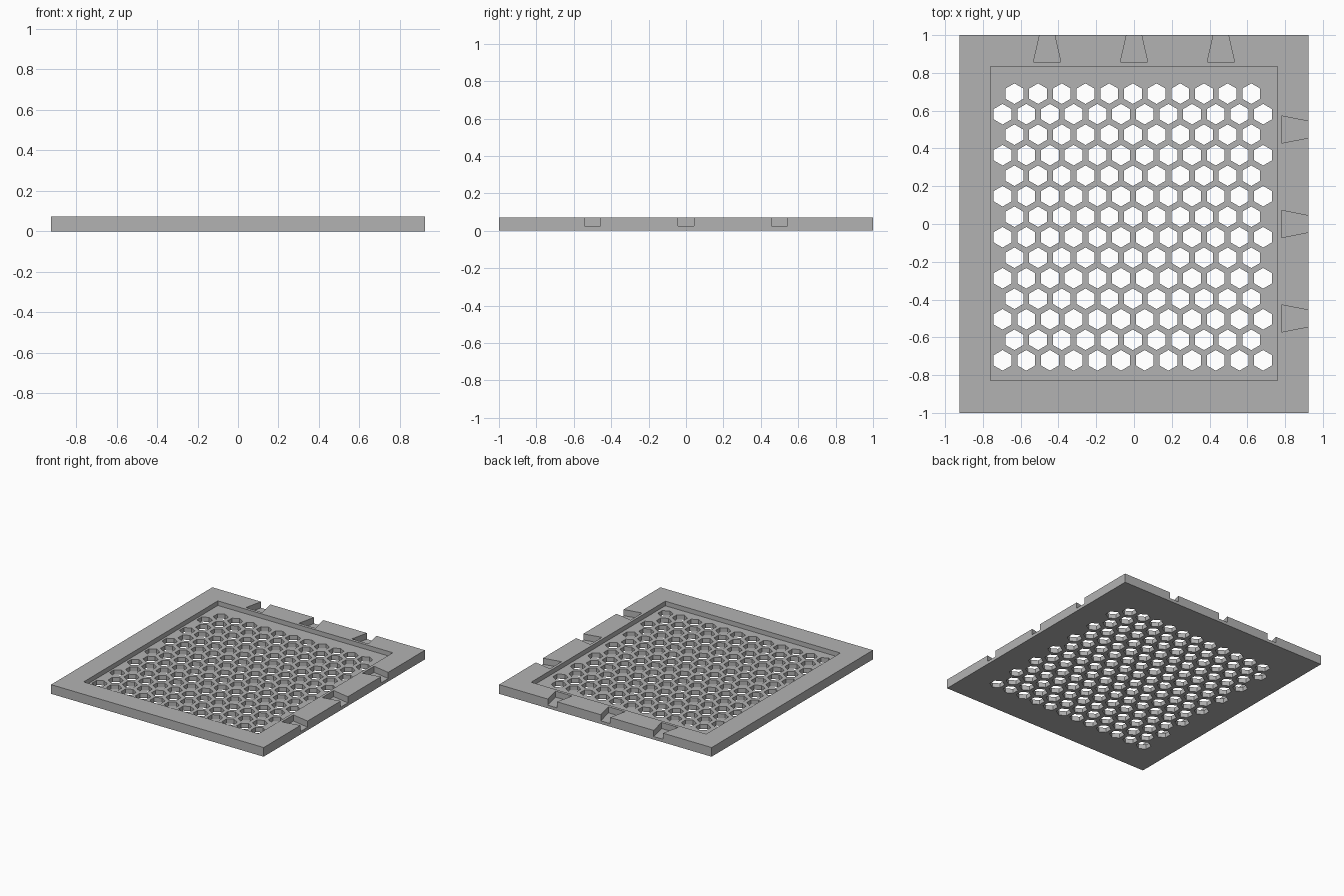
import bpy
import bmesh
from math import sin, cos, pi, sqrt

if "Cube" in bpy.data.objects:
    bpy.data.objects.remove(bpy.data.objects["Cube"], do_unlink=True)

HALF_X, HALF_Y, HEIGHT = 0.923, 1.0, 0.072
RECESS_FLOOR, NOTCH_FLOOR = 0.036, 0.024
PITCH, HOLE_RADIUS = 0.1254, 0.0545
ROWS = 14

grey = bpy.data.materials.new("plain_grey")
grey.use_nodes = True
colour = (0.45, 0.45, 0.45, 1)
grey.diffuse_color = colour
grey.node_tree.nodes["Principled BSDF"].inputs["Base Color"].default_value = colour


def prisms(name, outlines, bottom, top):
    """One object made of upright prisms, one for each counter-clockwise outline."""
    bm = bmesh.new()
    for outline in outlines:
        low = [bm.verts.new((x, y, bottom)) for x, y in outline]
        high = [bm.verts.new((x, y, top)) for x, y in outline]
        bm.faces.new(low[::-1])
        bm.faces.new(high)
        for i in range(len(low)):
            j = (i + 1) % len(low)
            bm.faces.new((low[i], low[j], high[j], high[i]))
    mesh = bpy.data.meshes.new(name)
    bm.to_mesh(mesh)
    bm.free()
    obj = bpy.data.objects.new(name, mesh)
    bpy.context.collection.objects.link(obj)
    return obj


def rectangle(hx, hy, cy=0):
    return [(-hx, cy - hy), (hx, cy - hy), (hx, cy + hy), (-hx, cy + hy)]


def hexagon(cx, cy):
    angles = [pi / 6 + i * pi / 3 for i in range(6)]
    return [(cx + HOLE_RADIUS * cos(a), cy + HOLE_RADIUS * sin(a)) for a in angles]


def dovetail(edge, depth, mouth, wide, centre):
    """Trapezoid as (along, outward) pairs, running slightly past the edge."""
    over = 0.02
    lip = mouth - (wide - mouth) * over / depth
    return [(centre - wide, edge - depth), (centre + wide, edge - depth),
            (centre + lip, edge + over), (centre - lip, edge + over)]


def cut(target, cutter):
    mod = target.modifiers.new(cutter.name, "BOOLEAN")
    mod.operation = "DIFFERENCE"
    mod.solver = "EXACT"
    mod.object = cutter
    bpy.context.view_layer.objects.active = target
    bpy.ops.object.modifier_apply(modifier=mod.name)
    bpy.data.objects.remove(cutter, do_unlink=True)


# Framed plate
plate = prisms("honeycomb_plate", [rectangle(HALF_X, HALF_Y)], 0, HEIGHT)
plate.data.materials.append(grey)

# Shallow recess inside the frame
cut(plate, prisms("recess_cutter", [rectangle(0.76, 0.832, 0.003)], RECESS_FLOOR, HEIGHT + 0.1))

# Staggered honeycomb holes, alternating short and long rows
holes = []
for row in range(ROWS):
    count = 11 + row % 2
    y = 0.69 - row * PITCH * sqrt(3) / 2
    holes += [hexagon(-0.006 + (i - (count - 1) / 2) * PITCH, y) for i in range(count)]
cut(plate, prisms("hole_cutter", holes, -0.1, HEIGHT + 0.1))

# Dovetail notches along the back and left edges
notches = [dovetail(HALF_Y, 0.142, 0.04, 0.072, c) for c in (-0.46, 0, 0.46)]
for c in (-0.5, 0, 0.5):
    side = dovetail(HALF_X, 0.142, 0.044, 0.072, c)
    notches.append([(y, x) for x, y in side][::-1])
cut(plate, prisms("notch_cutter", notches, NOTCH_FLOOR, HEIGHT + 0.1))
